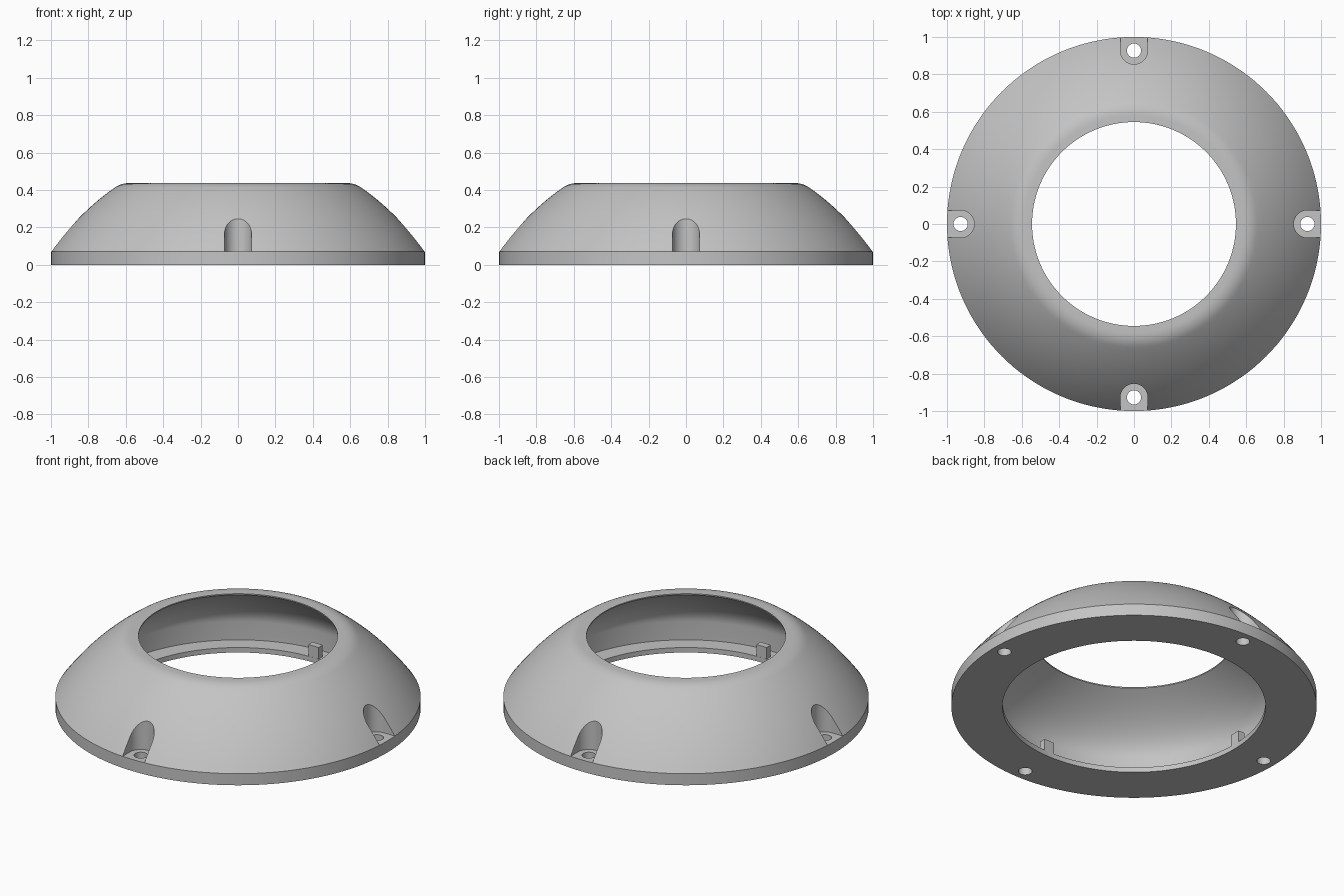
import bpy, bmesh, math
from mathutils import Matrix, Vector

if "Cube" in bpy.data.objects:
    bpy.data.objects.remove(bpy.data.objects["Cube"], do_unlink=True)

grey = bpy.data.materials.new("satin_grey")
grey.use_nodes = True
colour = (0.55, 0.55, 0.55, 1)
grey.diffuse_color = colour
grey.node_tree.nodes["Principled BSDF"].inputs["Base Color"].default_value = colour


def bezier(a, b, c, n):
    """Points on a quadratic curve, leaving out the first."""
    a, b, c = Vector(a), Vector(b), Vector(c)
    return [tuple(a * (1 - t) ** 2 + b * 2 * t * (1 - t) + c * t * t)
            for t in (i / n for i in range(1, n + 1))]


def make_object(name, bm):
    bmesh.ops.recalc_face_normals(bm, faces=bm.faces)
    mesh = bpy.data.meshes.new(name)
    bm.to_mesh(mesh)
    bm.free()
    mesh.materials.append(grey)
    obj = bpy.data.objects.new(name, mesh)
    bpy.context.collection.objects.link(obj)
    return obj


def lathe(name, profile, steps=144):
    """Closed profile of (radius, height) points turned around z."""
    bm = bmesh.new()
    rings = []
    for s in range(steps):
        a = 2 * math.pi * s / steps
        rings.append([bm.verts.new((r * math.cos(a), r * math.sin(a), z)) for r, z in profile])
    n = len(profile)
    for s in range(steps):
        p, q = rings[s], rings[(s + 1) % steps]
        for i in range(n):
            j = (i + 1) % n
            bm.faces.new((p[i], q[i], q[j], p[j]))
    return make_object(name, bm)


def prism_ring(name, outline, z0, z1):
    """Outline extruded upwards and repeated on the four axes."""
    bm = bmesh.new()
    for k in range(4):
        turn = Matrix.Rotation(k * math.pi / 2, 3, 'Z')
        face = bm.faces.new([bm.verts.new(turn @ Vector((x, y, z0))) for x, y in outline])
        top = bmesh.ops.extrude_face_region(bm, geom=[face])["geom"]
        verts = [g for g in top if isinstance(g, bmesh.types.BMVert)]
        bmesh.ops.translate(bm, verts=verts, vec=(0, 0, z1 - z0))
    return make_object(name, bm)


def arc(centre, radius, start, end, n):
    return [(centre + radius * math.cos(math.radians(start + (end - start) * i / n)),
             radius * math.sin(math.radians(start + (end - start) * i / n)))
            for i in range(n + 1)]


# Domed shell with a base flange and an open top
profile = [(0.72, 0), (1, 0), (1, 0.07)]
profile += bezier((1, 0.07), (0.85, 0.28), (0.66, 0.412), 16)
profile += bezier((0.66, 0.412), (0.625, 0.437), (0.58, 0.437), 6)
profile += [(0.545, 0.437), (0.545, 0.43)]
profile += bezier((0.545, 0.43), (0.82, 0.27), (0.82, 0.14), 16)
profile += [(0.82, 0.03), (0.72, 0.03)]
shell = lathe("domed_ring", profile)

# Screw recesses and screw holes
SCREW = 0.927
recess = arc(SCREW, 0.073, 90, 270, 24) + [(1.1, -0.073), (1.1, 0.073)]
cutters = [prism_ring("recess_cutter", recess, 0.07, 0.6),
           prism_ring("hole_cutter", arc(SCREW, 0.038, 0, 345, 23), -0.1, 0.2)]

bpy.context.view_layer.objects.active = shell
shell.select_set(True)
for cutter in cutters:
    cutter.hide_render = True
    cut = shell.modifiers.new(cutter.name, 'BOOLEAN')
    cut.operation = 'DIFFERENCE'
    cut.solver = 'EXACT'
    cut.object = cutter
    bpy.ops.object.modifier_apply(modifier=cut.name)
    bpy.data.objects.remove(cutter, do_unlink=True)
bpy.ops.object.shade_smooth_by_angle(angle=math.radians(30))

# Small upright tabs on the inner edge of the flange
tab = [(0.72, -0.034), (0.76, -0.034), (0.76, 0.034), (0.72, 0.034)]
prism_ring("inner_tabs", tab, 0.02, 0.1)
